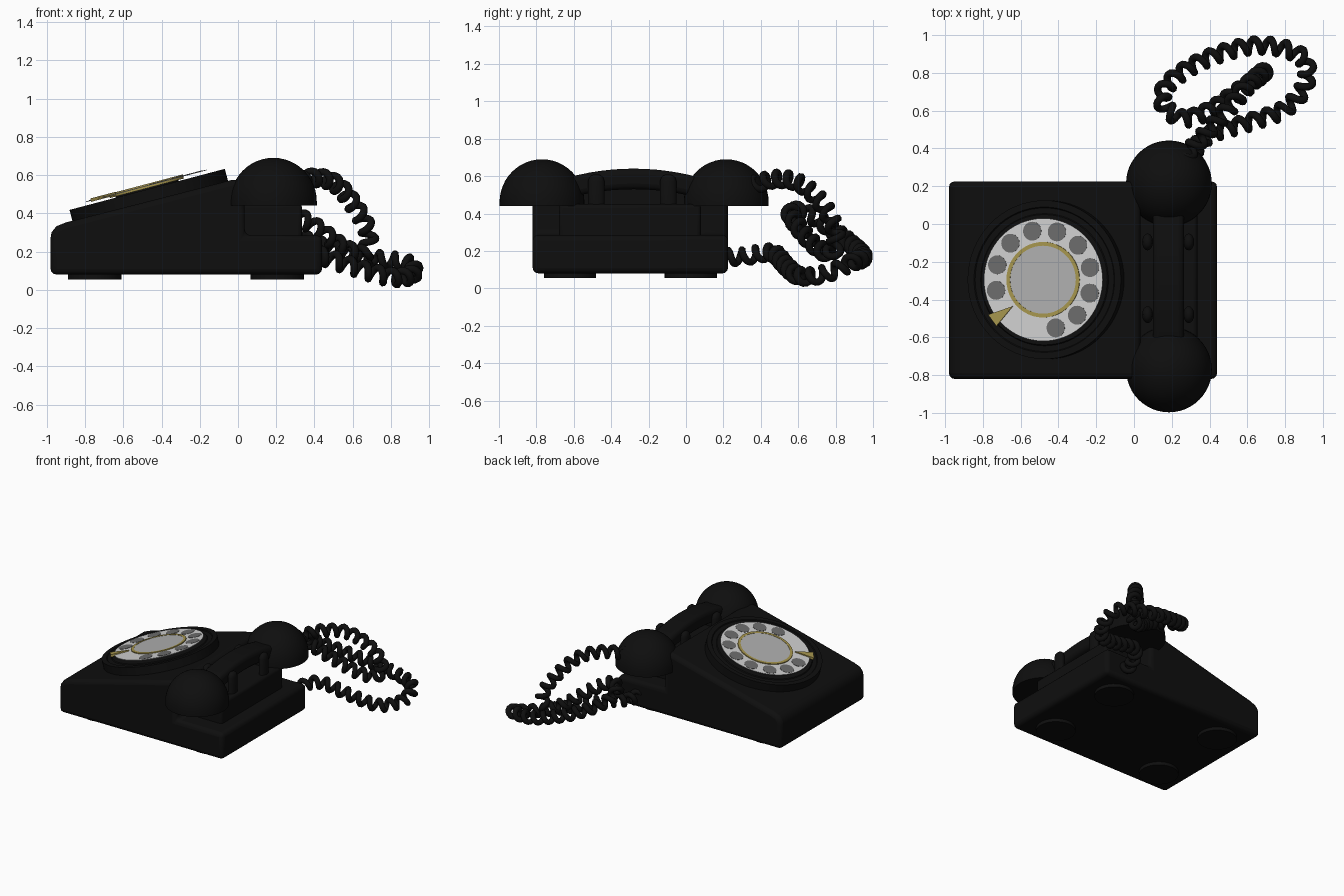
import bpy, bmesh, math
from mathutils import Vector, Matrix

if "Cube" in bpy.data.objects:
    bpy.data.objects.remove(bpy.data.objects["Cube"])


def mat(name, r, g, b):
    m = bpy.data.materials.new(name)
    m.diffuse_color = (r, g, b, 1)
    m.use_nodes = True
    m.node_tree.nodes["Principled BSDF"].inputs["Base Color"].default_value = m.diffuse_color
    return m


BLACK = mat("black", .0045, .0045, .0045)
WHITE = mat("dial_white", .63, .63, .63)
PALE = mat("centre_grey", .43, .43, .43)
GREY = mat("hole_grey", .15, .15, .15)
GOLD = mat("brass", .38, .30, .075)


def finish(name, bm, material, bevel=0, segs=3, xf=None):
    bmesh.ops.recalc_face_normals(bm, faces=bm.faces)
    if xf:
        bm.transform(xf)
    me = bpy.data.meshes.new(name)
    bm.to_mesh(me)
    bm.free()
    ob = bpy.data.objects.new(name, me)
    bpy.context.collection.objects.link(ob)
    me.materials.append(material)
    if bevel:
        mod = ob.modifiers.new("bevel", 'BEVEL')
        mod.width, mod.segments, mod.limit_method = bevel, segs, 'ANGLE'
        mod.angle_limit = math.radians(35)
    bpy.ops.object.select_all(action='DESELECT')
    ob.select_set(True)
    bpy.context.view_layer.objects.active = ob
    bpy.ops.object.shade_smooth_by_angle(angle=math.radians(40))
    return ob


def prism(name, pts, direction, material, bevel=0, xf=None):
    """Extrude a closed outline of 3D points along a direction."""
    bm = bmesh.new()
    f = bm.faces.new([bm.verts.new(p) for p in pts])
    r = bmesh.ops.extrude_face_region(bm, geom=[f])
    vs = [v for v in r["geom"] if isinstance(v, bmesh.types.BMVert)]
    bmesh.ops.translate(bm, verts=vs, vec=direction)
    return finish(name, bm, material, bevel, xf=xf)


def lathe(name, profile, material, xf, steps=48):
    """Spin an (r, z) profile round the local z axis."""
    bm = bmesh.new()
    vs = [bm.verts.new((r, 0, z)) for r, z in profile]
    es = [bm.edges.new(p) for p in zip(vs, vs[1:])]
    bmesh.ops.spin(bm, geom=vs + es, cent=(0, 0, 0), axis=(0, 0, 1),
                   angle=2 * math.pi, steps=steps)
    bmesh.ops.remove_doubles(bm, verts=bm.verts, dist=1e-5)
    return finish(name, bm, material, xf=xf)


def disc(name, r, z0, z1, material, xf, steps=48):
    return lathe(name, [(0, z0), (r, z0), (r, z1), (0, z1)], material, xf, steps)


# Wedge-shaped case with a low ledge at the back
case = [(-.98, .08), (.44, .08), (.44, .285), (.035, .285), (.035, .575),
        (-.03, .575), (-.90, .352), (-.95, .332), (-.975, .30), (-.98, .27)]
prism("case", [(x, -.82, z) for x, z in case], (0, 1.045, 0), BLACK, .03)

# Cradle column and prongs
col = [(.02, -.68), (.335, -.68), (.335, .08), (.02, .08)]
prism("cradle_column", [(x, y, .25) for x, y in col], (0, 0, .2), BLACK, .02)
for x in (.072, .29):
    for y in (-.095, -.48):
        lathe("cradle_prong", [(0, .40), (.032, .40), (.032, .57), (.026, .595),
                               (.014, .607), (0, .61)], BLACK,
              Matrix.Translation((x, y, 0)) @ Matrix.Diagonal((.9, 1.4, 1, 1)), 16)

# Feet
for x in (-.75, .205):
    for y in (-.62, .025):
        disc("foot", .14, .055, .10, BLACK, Matrix.Translation((x, y, 0)), 32)

# Handset: arched handle with two domes
ys = [-.75 + .94 * i / 16 for i in range(17)]
arch = [(.10, y, .64 - .38 * (y + .28) ** 2) for y in ys]
arch += [(.10, y, .53 - .38 * (y + .28) ** 2) for y in reversed(ys)]
prism("handset_handle", arch, (.165, 0, 0), BLACK, .03)
dome = [(0, .44), (.227, .44), (.227, .46)]
dome += [(.227 * math.cos(a), .46 + .23 * math.sin(a))
         for a in [math.pi / 2 * i / 12 for i in range(1, 12)]] + [(0, .69)]
for y in (-.77, .215):
    lathe("handset_dome", dome, BLACK, Matrix.Translation((.185, y, 0)))

# Tilted dial
DIAL = Matrix.Translation((-.475, -.295, .525)) @ Matrix.Rotation(math.radians(-14.8), 4, 'Y')
lathe("dial_base", [(0, -.075), (.42, -.075), (.42, 0), (.385, 0), (.38, -.006),
                    (.35, -.006), (.345, 0), (0, 0)], BLACK, DIAL, 64)
disc("dial_hub", .17, -.01, .02, BLACK, DIAL)
disc("finger_plate", .325, .017, .021, WHITE, DIAL, 64)
lathe("brass_ring", [(.18, .006), (.2, .006), (.2, .028), (.18, .028), (.18, .006)], GOLD, DIAL)
disc("dial_centre", .182, .018, .026, PALE, DIAL)
for i in range(10):
    a = math.radians(-75 + 29.7 * i)
    disc("finger_hole", .05, .019, .023, GREY,
         DIAL @ Matrix.Translation((.264 * math.cos(a), .264 * math.sin(a), 0)), 24)
stop = [(-.165, -.14), (-.30, -.185), (-.255, -.245)]
prism("finger_stop", [(x, y, .012) for x, y in stop], (0, 0, .018), GOLD, xf=DIAL)

# Coiled cord: helix wound along a smooth path from case to handset
path = [Vector(p) for p in [
    (.27, .16, .17), (.28, .30, .17), (.38, .46, .19), (.60, .535, .12), (.80, .61, .065),
    (.91, .75, .08), (.88, .89, .14), (.66, .945, .17), (.40, .88, .24), (.20, .76, .33),
    (.15, .65, .40), (.25, .56, .41), (.40, .60, .33), (.55, .70, .22), (.66, .78, .19),
    (.68, .80, .30), (.60, .73, .45), (.50, .61, .56), (.38, .48, .585), (.26, .35, .55)]]
line = []
for i in range(len(path) - 1):
    a, b, c, d = (path[max(0, min(len(path) - 1, i + k))] for k in (-1, 0, 1, 2))
    for s in range(40):
        t = s / 40
        line.append(.5 * (2 * b + (c - a) * t + (2 * a - 5 * b + 4 * c - d) * t * t
                          + (3 * b - a - 3 * c + d) * t ** 3))
COIL, PITCH, STEP = .036, .082, .082 / 14
pts, normal, dist, nxt = [], Vector((1, 0, 0)), 0, 0
for p, q in zip(line, line[1:]):
    seg = (q - p).length
    tan = (q - p).normalized()
    normal = (normal - tan * normal.dot(tan)).normalized()
    side = tan.cross(normal)
    while nxt < dist + seg:
        ang = 2 * math.pi * nxt / PITCH
        pts.append(p + tan * (nxt - dist) + COIL * (math.cos(ang) * normal + math.sin(ang) * side))
        nxt += STEP
    dist += seg
cu = bpy.data.curves.new("coiled_cord", 'CURVE')
cu.dimensions = '3D'
cu.bevel_depth, cu.bevel_resolution, cu.use_fill_caps = .02, 2, True
sp = cu.splines.new('POLY')
sp.points.add(len(pts) - 1)
for sp_pt, p in zip(sp.points, pts):
    sp_pt.co = (*p, 1)
cu.materials.append(BLACK)
bpy.context.collection.objects.link(bpy.data.objects.new("coiled_cord", cu))
